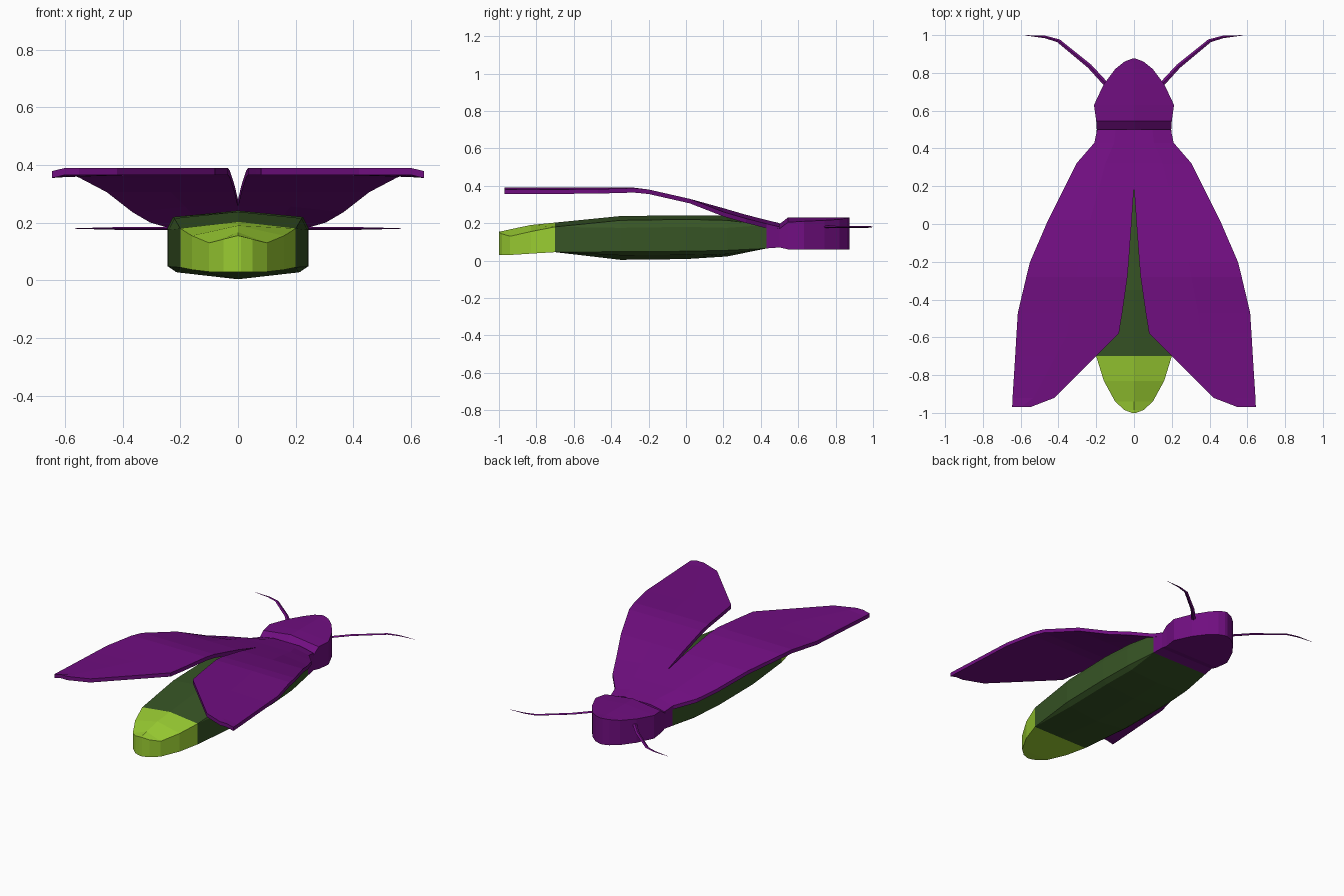
import bpy, bmesh

cube = bpy.data.objects.get("Cube")
if cube:
    bpy.data.objects.remove(cube, do_unlink=True)


def material(name, rgb):
    m = bpy.data.materials.new(name)
    m.use_nodes = True
    m.diffuse_color = (*rgb, 1)
    bsdf = next(n for n in m.node_tree.nodes if n.type == 'BSDF_PRINCIPLED')
    bsdf.inputs["Base Color"].default_value = (*rgb, 1)
    return m


purple = material("purple", (0.162, 0.0044, 0.216))
green = material("dark green", (0.038, 0.089, 0.0185))
lime = material("glowing lime", (0.323, 0.61, 0.032))


def loft(name, rings, mat):
    """Skin a row of closed rings, cap both ends, shade flat."""
    bm = bmesh.new()
    rows = [[bm.verts.new(p) for p in ring] for ring in rings]
    n = len(rows[0])
    for a, b in zip(rows, rows[1:]):
        for i in range(n):
            j = (i + 1) % n
            bm.faces.new((a[i], a[j], b[j], b[i]))
    bm.faces.new(rows[0])
    bm.faces.new(rows[-1])
    bmesh.ops.remove_doubles(bm, verts=bm.verts, dist=0.0005)
    bmesh.ops.recalc_face_normals(bm, faces=bm.faces)
    mesh = bpy.data.meshes.new(name)
    bm.to_mesh(mesh)
    bm.free()
    mesh.materials.append(mat)
    ob = bpy.data.objects.new(name, mesh)
    bpy.context.collection.objects.link(ob)
    return ob


def section(y, w, keel, low, high, top, c):
    """Symmetric body ring: keel, upright wall with chamfers c, ridge."""
    half = [(w * (1 - 0.12 * c), low), (w, low + 0.02 * c),
            (w, high - 0.04 * c), (w * (1 - 0.08 * c), high)]
    left = [(x, y, z) for x, z in half]
    right = [(-x, y, z) for x, z in reversed(half)]
    return [(0, y, keel)] + left + [(0, y, top)] + right


# Abdomen: y, half width, keel, wall bottom, wall top, ridge, chamfer
loft("abdomen", [section(*s) for s in (
    (-0.70, 0.20, 0.045, 0.045, 0.18, 0.203, 0),
    (-0.35, 0.24, 0.004, 0.028, 0.215, 0.238, 1),
    (0.0, 0.245, 0.008, 0.03, 0.22, 0.242, 1),
    (0.22, 0.235, 0.022, 0.035, 0.215, 0.24, 1),
    (0.43, 0.205, 0.065, 0.065, 0.19, 0.2, 0))], green)

# Glowing tail tip
loft("glowing_tail", [section(*s) for s in (
    (-0.70, 0.20, 0.045, 0.045, 0.18, 0.203, 0),
    (-0.83, 0.16, 0.037, 0.037, 0.155, 0.19, 0),
    (-0.94, 0.10, 0.03, 0.03, 0.13, 0.167, 0),
    (-0.985, 0.05, 0.03, 0.03, 0.143, 0.157, 0),
    (-1.0, 0.01, 0.03, 0.03, 0.153, 0.155, 0))], lime)

# Head with a pinched neck
loft("head", [section(*s) for s in (
    (0.43, 0.205, 0.065, 0.065, 0.19, 0.2, 0),
    (0.50, 0.197, 0.07, 0.07, 0.17, 0.195, 0),
    (0.545, 0.20, 0.06, 0.06, 0.205, 0.23, 0),
    (0.63, 0.212, 0.06, 0.06, 0.21, 0.23, 0),
    (0.74, 0.16, 0.06, 0.06, 0.215, 0.23, 0),
    (0.82, 0.10, 0.06, 0.06, 0.22, 0.23, 0),
    (0.86, 0.05, 0.06, 0.06, 0.227, 0.23, 0),
    (0.875, 0.01, 0.06, 0.06, 0.23, 0.23, 0))], purple)

# Wing rows: y, inner x, outer x, top height
WING = ((0.50, 0, 0.195, 0.2), (0.43, 0, 0.21, 0.217), (0.32, 0, 0.305, 0.245),
        (0.20, 0, 0.365, 0.28), (0.02, 0.012, 0.455, 0.33),
        (-0.20, 0.028, 0.55, 0.38), (-0.28, 0.035, 0.57, 0.39),
        (-0.47, 0.062, 0.615, 0.39), (-0.58, 0.08, 0.622, 0.39),
        (-0.70, 0.2, 0.629, 0.39), (-0.92, 0.42, 0.643, 0.39),
        (-0.97, 0.55, 0.645, 0.39))


def wing_ring(side, y, inner, outer, z):
    mid = (inner + outer) / 2
    droop = 0.12 * max(0, outer - 0.55) + (0.02 if y > 0.1 else 0)
    upper = [(inner, z), (mid, z), (outer, z - droop)]
    lower = [(x, h - 0.024) for x, h in reversed(upper)]
    return [(side * x, y, h) for x, h in upper + lower]


# Antenna path: x, y, half width
ANTENNA = ((0.12, 0.71, 0.013), (0.235, 0.835, 0.012), (0.40, 0.97, 0.01),
           (0.47, 0.99, 0.007), (0.575, 0.999, 0.001))


def antenna_ring(side, x, y, r):
    """Flat diamond ring lying across the path direction."""
    dx, dy = (0.7, -0.7) if x < 0.45 else (0.2, -0.95)
    h = r * 0.5
    return [(side * (x + dx * r), y + dy * r, 0.18), (side * x, y, 0.18 + h),
            (side * (x - dx * r), y - dy * r, 0.18), (side * x, y, 0.18 - h)]


for label, side in (("left", 1), ("right", -1)):
    loft(label + "_wing", [wing_ring(side, *r) for r in WING], purple)
    loft(label + "_antenna", [antenna_ring(side, *r) for r in ANTENNA], purple)
